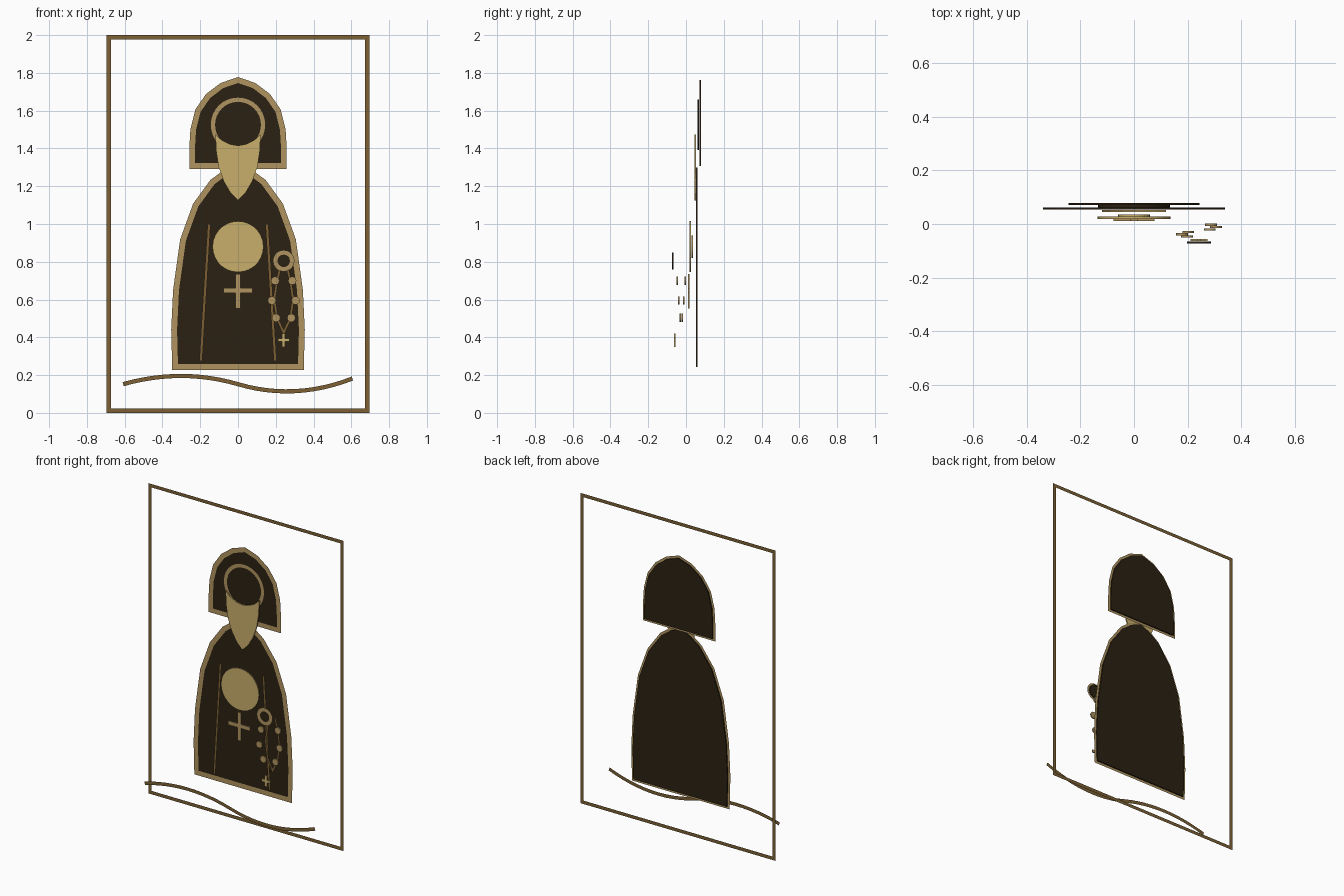
import bpy, bmesh, math
from mathutils import Vector

cube = bpy.data.objects.get("Cube")
if cube:
    bpy.data.objects.remove(cube, do_unlink=True)


def material(name, rgb):
    m = bpy.data.materials.new(name)
    m.use_nodes = True
    m.diffuse_color = (*rgb, 1)
    m.node_tree.nodes["Principled BSDF"].inputs["Base Color"].default_value = (*rgb, 1)
    return m


DARK = material("dark_umber", (0.024, 0.015, 0.006))
TAN = material("tan_trim", (0.434, 0.296, 0.117))
GOLD = material("pale_gold", (0.584, 0.425, 0.15))
BROWN = material("bronze_brown", (0.205, 0.117, 0.036))
DEPTH = 0.008   # thickness of filled plates


def finish(name, bm, mat):
    mesh = bpy.data.meshes.new(name)
    bm.to_mesh(mesh)
    bm.free()
    mesh.materials.append(mat)
    bpy.context.collection.objects.link(bpy.data.objects.new(name, mesh))


def plate(name, points, y, mat):
    """Thin solid cut to an outline of (x, z) points."""
    bm = bmesh.new()
    face = bm.faces.new([bm.verts.new((x, y - DEPTH / 2, z)) for x, z in points])
    new = bmesh.ops.extrude_face_region(bm, geom=[face])["geom"]
    bmesh.ops.translate(bm, vec=(0, DEPTH, 0), verts=[g for g in new if isinstance(g, bmesh.types.BMVert)])
    bmesh.ops.recalc_face_normals(bm, faces=bm.faces)
    finish(name, bm, mat)


def ribbon(name, points, y, width, mat, closed=False):
    """Flat mitred band that follows a path of (x, z) points."""
    pts = [Vector(p) for p in points]
    n = len(pts)
    bm = bmesh.new()
    rows = []
    for i, p in enumerate(pts):
        before = pts[i - 1] if closed or i else None
        after = pts[(i + 1) % n] if closed or i < n - 1 else None
        d1 = (p - before).normalized() if before else (after - p).normalized()
        d2 = (after - p).normalized() if after else d1
        n1, n2 = Vector((-d1.y, d1.x)), Vector((-d2.y, d2.x))
        mitre = (n1 + n2).normalized()
        mitre *= width / 2 / max(mitre.dot(n1), 0.35)
        rows.append([bm.verts.new((q.x, y, q.y)) for q in (p + mitre, p - mitre)])
    for i in range(n if closed else n - 1):
        (a, b), (c, d) = rows[i], rows[(i + 1) % n]
        bm.faces.new((a, b, d, c))
    bm.normal_update()
    for f in bm.faces:
        if f.normal.y > 0:
            f.normal_flip()
    finish(name, bm, mat)


def trimmed(name, points, y, width):
    """Dark plate with a tan band along its edge."""
    plate(name, points, y, DARK)
    ribbon(name + "_trim", points, y - DEPTH / 2 - 0.001, width, TAN, True)


def circle(x, z, r, sides):
    turn = math.tau / sides
    return [(x + r * math.cos(i * turn), z + r * math.sin(i * turn)) for i in range(sides)]


def mirrored(half):
    """Close a right-hand outline that starts on the centre line at the top."""
    return half + [(-x, z) for x, z in reversed(half) if x > 0]


def cross(name, x, z_low, z_high, z_bar, reach, t, y, mat):
    half = [(t, z_high), (t, z_bar + t), (reach, z_bar + t),
            (reach, z_bar - t), (t, z_bar - t), (t, z_low)]
    plate(name, [(x + px, z) for px, z in mirrored(half)], y, mat)


def bend(a, c, b, steps=12):
    a, c, b = Vector(a), Vector(c), Vector(b)
    ts = [i / steps for i in range(steps + 1)]
    return [a * (1 - t) ** 2 + c * 2 * t * (1 - t) + b * t * t for t in ts]


# Border
ribbon("border_frame", [(-0.684, 0.011), (0.684, 0.011), (0.684, 1.989), (-0.684, 1.989)],
       0.082, 0.022, BROWN, True)

# Hood, face and robe
trimmed("hood", mirrored([(0, 1.762), (0.085, 1.733), (0.158, 1.678), (0.212, 1.6),
                          (0.237, 1.5), (0.243, 1.4), (0.243, 1.307)]), 0.0745, 0.03)
trimmed("face", circle(0, 1.525, 0.134, 32), 0.066, 0.025)
trimmed("robe", mirrored([(0, 1.3), (0.07, 1.27), (0.135, 1.222), (0.224, 1.1), (0.291, 0.915),
                          (0.328, 0.65), (0.338, 0.44), (0.333, 0.243)]), 0.0575, 0.031)

# Beard, with its top scooped around the face
plate("beard", mirrored([(0, 1.415), (0.045, 1.423), (0.085, 1.443), (0.12, 1.475), (0.115, 1.38),
                         (0.102, 1.3), (0.075, 1.225), (0.04, 1.165), (0, 1.125)]), 0.048, GOLD)

# Robe folds
for side, name in ((-1, "right_fold"), (1, "left_fold")):
    ribbon(name, [(side * 0.153, 1.0), (side * 0.197, 0.275)], 0.04, 0.016, BROWN)

# Chest medallion and cross
plate("medallion_core", circle(0, 0.88, 0.06, 20), 0.032, GOLD)
plate("medallion", circle(0, 0.88, 0.135, 28), 0.0235, GOLD)
cross("chest_cross", 0, 0.553, 0.735, 0.648, 0.077, 0.0125, 0.0145, TAN)

# Prayer beads: cord, then beads stepping forward
CX = 0.242
cord = [(0.018, 0.77), (0.035, 0.7), (0.05, 0.6), (0.035, 0.5), (0, 0.425)]
ribbon("bead_cord", [(CX + x, z) for x, z in cord] + [(CX - x, z) for x, z in cord[-2::-1]],
       0.006, 0.014, BROWN)
beads = [(0.045, 0.7), (0.063, 0.595), (0.04, 0.503)]
beads += [(-x, z) for x, z in reversed(beads)]
for i, (x, z) in enumerate(beads):
    plate(f"bead_{i + 1}", circle(CX + x, z, 0.022, 12), -0.003 - i * 0.0088, TAN)
cross("bead_cross", CX, 0.35, 0.42, 0.385, 0.031, 0.008, -0.06, GOLD)
trimmed("bead_ring", circle(CX, 0.805, 0.045, 20), -0.069, 0.024)

# Wavy ground line
ribbon("ground_line", bend((-0.608, 0.152), (-0.3, 0.239), (0, 0.152))
       + bend((0, 0.152), (0.3, 0.063), (0.606, 0.182))[1:], -0.082, 0.022, BROWN)
